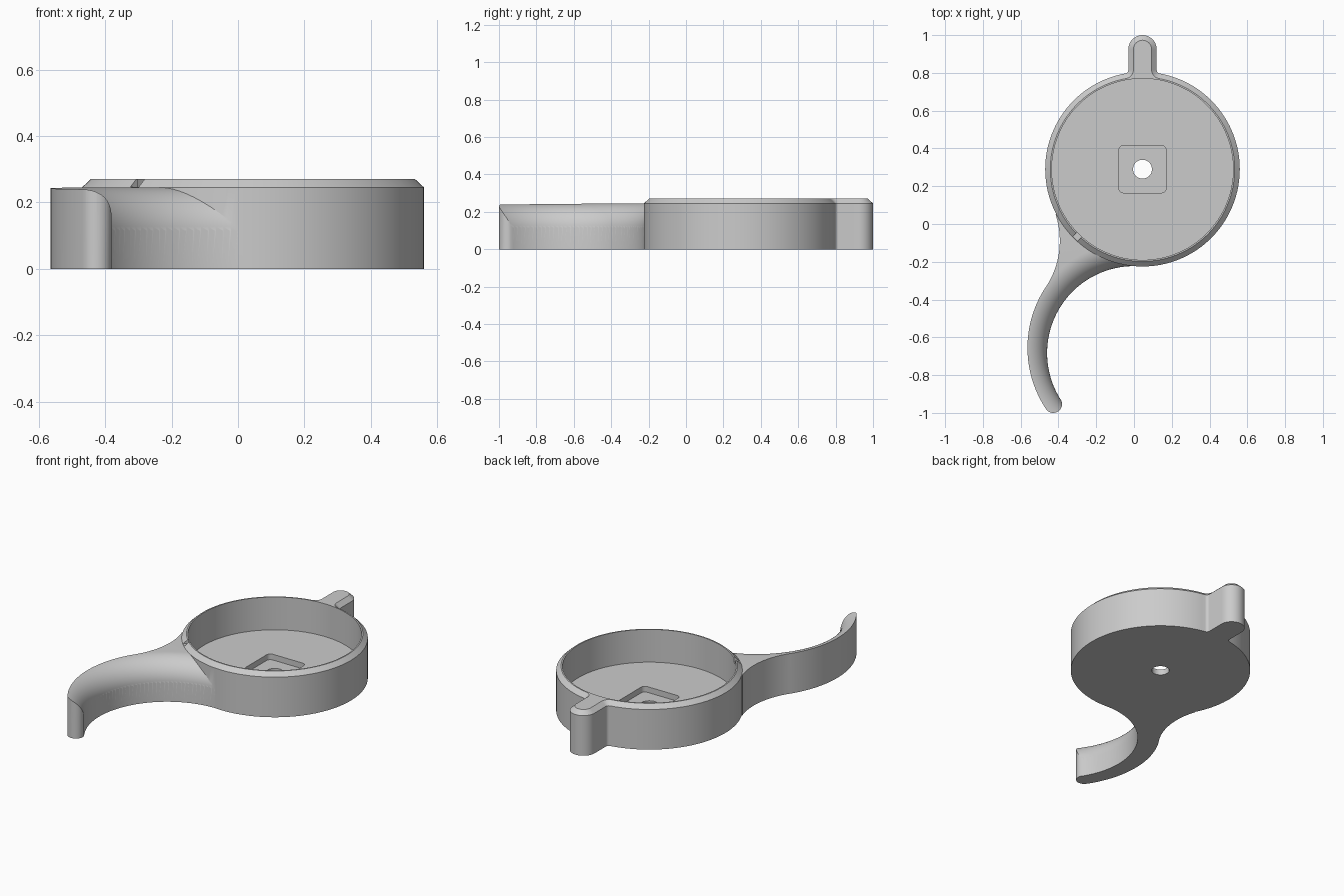
import bpy, bmesh
from math import sin, cos, pi, atan2, sqrt, radians
from mathutils import Vector, Matrix

if "Cube" in bpy.data.objects:
    bpy.data.objects.remove(bpy.data.objects["Cube"])

CX, CY = 0.045, 0.29            # cup centre
CUP_R, INNER_R = 0.515, 0.48
SHOULDER, TOP, FLOOR = 0.245, 0.27, 0.07
TAB_W, TAB_Y, FILLET = 0.075, 0.635, 0.02
HOOK_Y, HOOK_R, ROUND = -0.683, 0.46, 0.13

grey = bpy.data.materials.new("plain grey")
grey.use_nodes = True
colour = (0.6, 0.6, 0.6, 1)
grey.diffuse_color = colour
grey.node_tree.nodes["Principled BSDF"].inputs["Base Color"].default_value = colour


def arc(cx, cy, r, a0, a1, n):
    """Points along a circular arc."""
    return [(cx + r * cos(a0 + (a1 - a0) * i / n),
             cy + r * sin(a0 + (a1 - a0) * i / n)) for i in range(n + 1)]


def arc_through(p, q, s, n):
    """Arc from p through q to s."""
    p, q, s = Vector(p), Vector(q), Vector(s)
    u, v = q - p, s - p
    d = 2 * (u.x * v.y - u.y * v.x)
    c = p + Vector((v.y * u.dot(u) - u.y * v.dot(v),
                    u.x * v.dot(v) - v.x * u.dot(u))) / d
    a0 = atan2(p.y - c.y, p.x - c.x)
    a1 = atan2(s.y - c.y, s.x - c.x)
    turn = (a1 - a0) % (2 * pi)
    if d < 0:
        turn -= 2 * pi
    return arc(c.x, c.y, (p - c).length, a0, a0 + turn, n)


def circle(cx, cy, r, n=128):
    return arc(cx, cy, r, 0, 2 * pi, n)[:-1]


def loft(name, layers):
    """Closed solid through (outline, height) layers."""
    bm = bmesh.new()
    rings = [[bm.verts.new((x, y, z)) for x, y in pts] for pts, z in layers]
    for a, b in zip(rings, rings[1:]):
        for i in range(len(a)):
            j = (i + 1) % len(a)
            bm.faces.new((a[i], a[j], b[j], b[i]))
    bm.faces.new(rings[0][::-1])
    bm.faces.new(rings[-1])
    bmesh.ops.recalc_face_normals(bm, faces=bm.faces)
    mesh = bpy.data.meshes.new(name)
    bm.to_mesh(mesh)
    bm.free()
    mesh.materials.append(grey)
    ob = bpy.data.objects.new(name, mesh)
    bpy.context.collection.objects.link(ob)
    return ob


def combine(target, other, operation):
    """Apply a boolean and discard the helper."""
    mod = target.modifiers.new("combine", 'BOOLEAN')
    mod.operation, mod.object, mod.solver = operation, other, 'EXACT'
    bpy.ops.object.select_all(action='DESELECT')
    bpy.context.view_layer.objects.active = target
    target.select_set(True)
    bpy.ops.object.modifier_apply(modifier=mod.name)
    bpy.data.objects.remove(other)


def cup_outline(inset):
    """Round cup with a filleted tab at the back."""
    fx = TAB_W + FILLET
    fy = sqrt((CUP_R + FILLET) ** 2 - fx ** 2)
    a = atan2(fy, fx)
    pts = arc(0, TAB_Y, TAB_W - inset, 0, pi, 24)
    pts += arc(-fx, fy, FILLET + inset, 0, -a, 8)
    pts += arc(0, 0, CUP_R - inset, pi - a, 2 * pi + a, 128)[1:-1]
    pts += arc(fx, fy, FILLET + inset, pi + a, pi, 8)
    return [(x + CX, y + CY) for x, y in pts]


# Cup body with chamfered top rim
body = loft("cup_with_hook", [(cup_outline(0), 0), (cup_outline(0), SHOULDER),
                              (cup_outline(0.027), TOP)])

# Curved hook arm
tip_in = arc(0, HOOK_Y, HOOK_R, radians(88), radians(213.4), 64)
outline = tip_in
outline += arc_through(tip_in[-1], (-0.43, -1.0), (-0.469, -0.975), 16)[1:]
outline += arc_through((-0.469, -0.975), (-0.564, -0.65), (-0.474, -0.344), 40)[1:]
outline += arc_through((-0.474, -0.344), (-0.397, -0.15), (-0.415, 0.05), 32)[1:]
outline += arc(CX, CY, CUP_R - 0.018, radians(207), radians(264), 24)
arm = loft("arm", [(outline, 0), (outline, SHOULDER)])

# Large round-over along the inside of the hook
layers = [(circle(0, HOOK_Y, HOOK_R - 0.002), SHOULDER - ROUND - 0.005)]
for i in range(17):
    t = i / 16 * pi / 2
    layers.append((circle(0, HOOK_Y, HOOK_R + ROUND * (1 - cos(t))),
                   SHOULDER - ROUND + ROUND * sin(t)))
layers.append((circle(0, HOOK_Y, HOOK_R + ROUND), TOP + 0.1))
combine(arm, loft("round_cutter", layers), 'DIFFERENCE')

# Index notch across the rim
angle = radians(226)
slot = [(-0.0175, -0.0175), (0.0175, -0.0175), (0.0175, 0.0175), (-0.0175, 0.0175)]
turn = Matrix.Rotation(angle, 2)
corners = [turn @ Vector((0.5 + 3 * x, y)) for x, y in slot]
corners = [(p.x + CX, p.y + CY) for p in corners]
combine(body, loft("notch_cutter", [(corners, SHOULDER + 0.002), (corners, TOP + 0.1)]),
        'DIFFERENCE')
combine(body, arm, 'UNION')

# Hollow interior, square recess and centre hole
hollow = circle(CX, CY, INNER_R)
combine(body, loft("hollow_cutter", [(hollow, FLOOR), (hollow, TOP + 0.1)]), 'DIFFERENCE')
square = []
for k, (sx, sy) in enumerate([(1, 1), (-1, 1), (-1, -1), (1, -1)]):
    square += arc(CX + sx * 0.1, CY + sy * 0.1, 0.025, k * pi / 2, (k + 1) * pi / 2, 6)
combine(body, loft("recess_cutter", [(square, FLOOR / 2), (square, TOP)]), 'DIFFERENCE')
hole = circle(CX, CY, 0.05, 48)
combine(body, loft("hole_cutter", [(hole, -0.1), (hole, TOP)]), 'DIFFERENCE')

bpy.ops.object.shade_smooth_by_angle(angle=radians(25))
